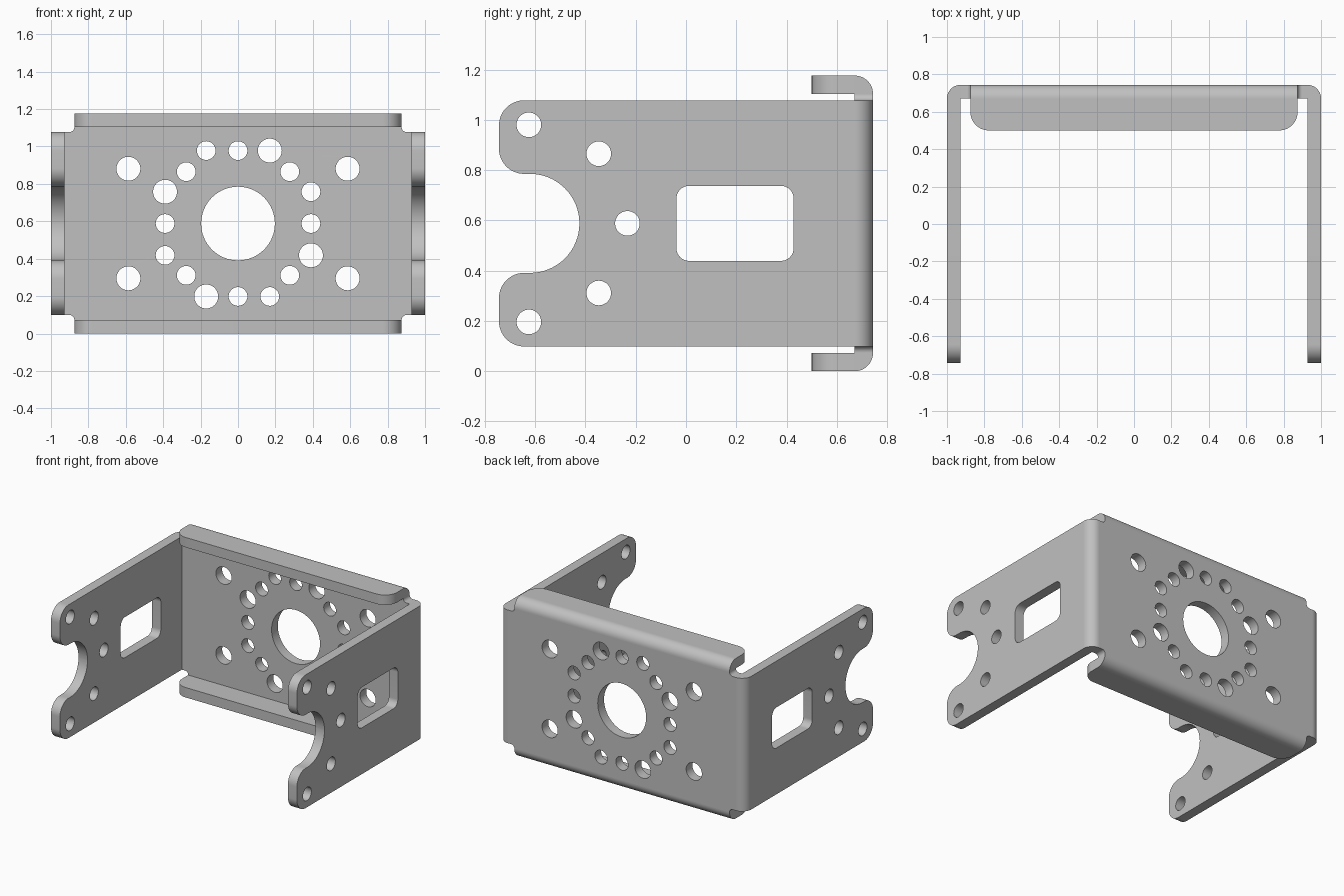
import bpy, bmesh, math
from mathutils import Vector

cube = bpy.data.objects.get("Cube")
if cube:
    bpy.data.objects.remove(cube, do_unlink=True)

T = 0.073            # sheet thickness, also the outer bend radius
MID = 0.588          # height of the centre line
SIDE_H = 0.4895      # half height of the side arms
BACK_H = 0.515       # half height of the back wall
BACK_W = 0.927       # half width of the back wall
FLANGE_W = 0.875     # half width of the flanges
BACK_Y = 0.671       # inner face of the back wall
X, Y, Z = Vector((1, 0, 0)), Vector((0, 1, 0)), Vector((0, 0, 1))

metal = bpy.data.materials.new("grey metal")
metal.use_nodes = True
metal.diffuse_color = (0.53, 0.53, 0.53, 1)
for node in metal.node_tree.nodes:
    if node.type == 'BSDF_PRINCIPLED':
        node.inputs["Base Color"].default_value = metal.diffuse_color


def rounded(corners, steps=16):
    """Outline of right-angled corners (u, v, radius)."""
    pts = []
    for i, (u, v, r) in enumerate(corners):
        p = Vector((u, v))
        if r == 0:
            pts.append(p)
            continue
        a = (Vector(corners[i - 1][:2]) - p).normalized()
        b = (Vector(corners[(i + 1) % len(corners)][:2]) - p).normalized()
        centre = p + r * (a + b)
        for k in range(steps + 1):
            t = math.pi / 2 * k / steps
            pts.append(centre - r * (b * math.cos(t) + a * math.sin(t)))
    return pts


def circle(u, v, r, steps=40):
    return [Vector((u + r * math.cos(2 * math.pi * k / steps),
                    v + r * math.sin(2 * math.pi * k / steps))) for k in range(steps)]


def bend(u, v, steps=16):
    """Quarter-round section that joins two sheets."""
    return [Vector((u, v))] + [Vector((u + T * math.cos(math.pi / 2 * k / steps),
                                       v + T * math.sin(math.pi / 2 * k / steps)))
                               for k in range(steps + 1)]


def plate(name, loops, half, axes, offset=0.0):
    """Fill the loops (outline, then holes), thicken them and place them on the axes."""
    curve = bpy.data.curves.new(name, 'CURVE')
    curve.dimensions = '2D'
    curve.fill_mode = 'BOTH'
    curve.extrude = half
    for loop in loops:
        spline = curve.splines.new('POLY')
        spline.points.add(len(loop) - 1)
        for point, p in zip(spline.points, loop):
            point.co = (p.x, p.y, 0, 1)
        spline.use_cyclic_u = True
    temp = bpy.data.objects.new(name + "_outline", curve)
    bpy.context.collection.objects.link(temp)
    bpy.context.view_layer.update()
    graph = bpy.context.evaluated_depsgraph_get()
    mesh = bpy.data.meshes.new_from_object(temp.evaluated_get(graph))
    bpy.data.objects.remove(temp, do_unlink=True)
    bpy.data.curves.remove(curve)

    bm = bmesh.new()
    bm.from_mesh(mesh)
    u, v, w = axes
    for vert in bm.verts:
        c = vert.co
        vert.co = u * c.x + v * c.y + w * (c.z + offset) + Z * MID
    bmesh.ops.remove_doubles(bm, verts=bm.verts, dist=1e-5)
    bmesh.ops.recalc_face_normals(bm, faces=bm.faces)
    bm.to_mesh(mesh)
    bm.free()
    mesh.name = name
    mesh.materials.clear()
    mesh.materials.append(metal)
    mesh.shade_smooth()
    mesh.set_sharp_from_angle(angle=math.radians(30))
    obj = bpy.data.objects.new(name, mesh)
    bpy.context.collection.objects.link(obj)
    return obj


# Back wall: relief-notched corners, ring of holes repeated by quarter turns
back = []
for su, sv in ((1, 1), (-1, 1), (-1, -1), (1, -1)):
    corner = [(su * BACK_W, sv * SIDE_H, 0), (su * FLANGE_W, sv * SIDE_H, 0.025),
              (su * FLANGE_W, sv * BACK_H, 0)]
    back += corner if su == sv else corner[::-1]
holes = [circle(0, 0, 0.197, 64)]
for quarter in range(4):
    for u, v, r in ((-0.17, 0.39, 0.05), (0, 0.39, 0.05),
                    (0.17, 0.39, 0.064), (0.277, 0.277, 0.05)):
        for _ in range(quarter):
            u, v = v, -u
        holes.append(circle(u, v, r))
holes += [circle(su * 0.586, sv * 0.293, 0.064) for su in (-1, 1) for sv in (-1, 1)]
plate("back_wall", [rounded(back)] + holes, T / 2, (X, Z, Y), BACK_Y + T / 2)

# Side arm: forked front end, window and screw holes
upper = [(BACK_Y, SIDE_H, 0), (-0.744, SIDE_H, 0.1),
         (-0.744, 0.197, 0.1), (-0.424, 0.197, 0.1969)]
arm = rounded(upper + [(u, -v, r) for u, v, r in reversed(upper)])
window = rounded([(0.195 + su * 0.233, sv * 0.149, 0.05)
                  for su, sv in ((1, 1), (-1, 1), (-1, -1), (1, -1))])
arm_holes = [circle(-0.233, 0, 0.049)]
for s in (-1, 1):
    arm_holes += [circle(-0.625, s * 0.392, 0.049), circle(-0.347, s * 0.277, 0.049)]

# Flange: straight lip with rounded front corners
flange = rounded([(FLANGE_W, BACK_Y, 0), (-FLANGE_W, BACK_Y, 0),
                  (-FLANGE_W, 0.5, 0.1), (FLANGE_W, 0.5, 0.1)])

# Mirrored arms, flanges and their bends
for s, side, level in ((1, "left", "top"), (-1, "right", "bottom")):
    plate(side + "_arm", [arm, window] + arm_holes, T / 2, (Y, Z, X * s), BACK_W + T / 2)
    plate(side + "_bend", [bend(BACK_W, BACK_Y)], SIDE_H, (X * s, Y, Z))
    plate(level + "_flange", [flange], T / 2, (X, Y, Z * s), BACK_H + T / 2)
    plate(level + "_bend", [bend(BACK_Y, BACK_H)], FLANGE_W, (Y, Z * s, X))
